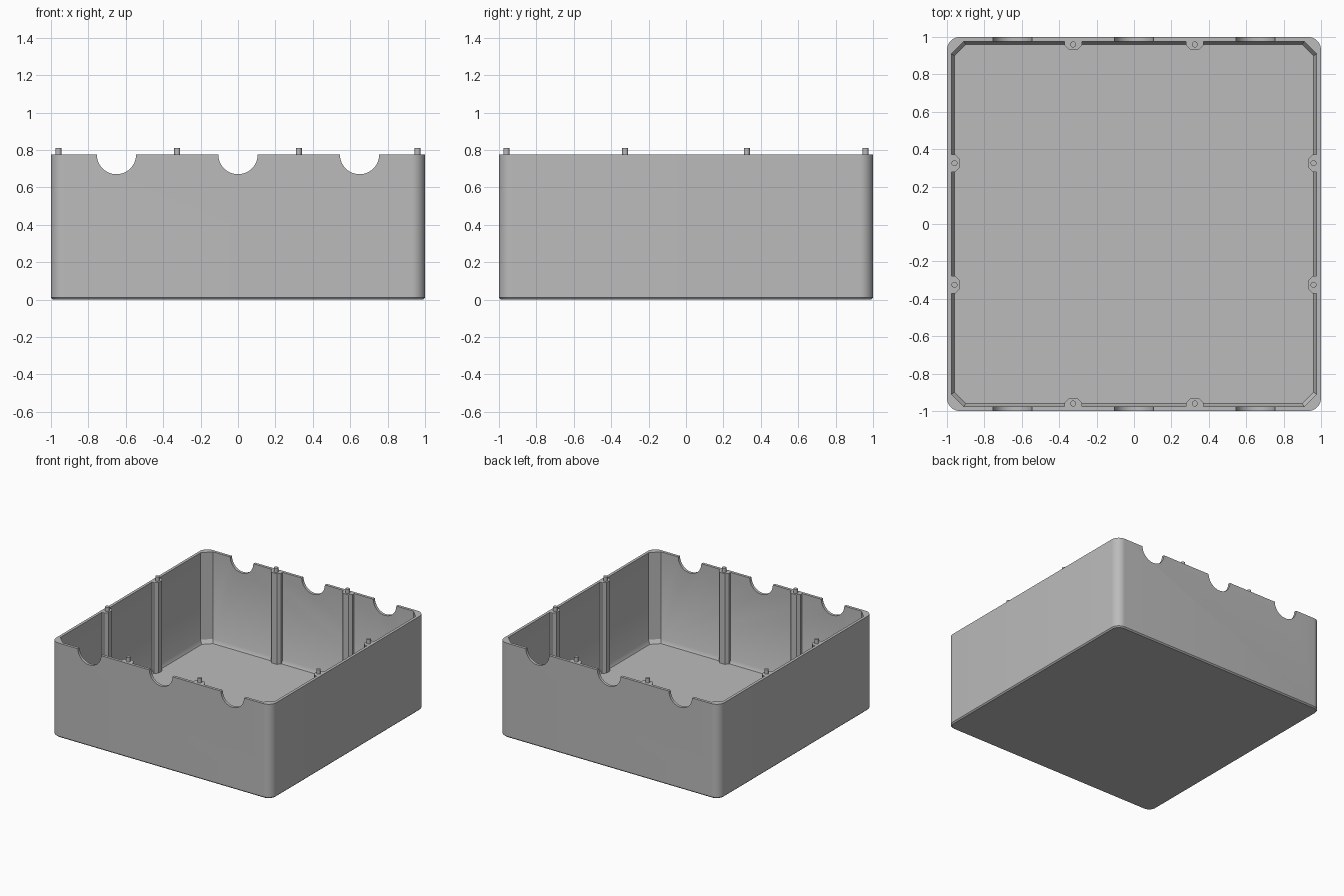
import bpy, bmesh
from math import pi, cos, sin
from mathutils import Matrix

cube = bpy.data.objects.get("Cube")
if cube:
    bpy.data.objects.remove(cube)

HEIGHT, FLOOR = 0.775, 0.03
INNER = 0.977          # half width of the cavity
POST_AT = 0.325        # post offset along each wall

grey = bpy.data.materials.new("plain grey")
grey.use_nodes = True
colour = (0.5, 0.5, 0.5, 1)
grey.diffuse_color = colour
grey.node_tree.nodes["Principled BSDF"].inputs["Base Color"].default_value = colour


def finish(name, bm):
    bmesh.ops.recalc_face_normals(bm, faces=bm.faces)
    mesh = bpy.data.meshes.new(name)
    bm.to_mesh(mesh)
    bm.free()
    mesh.materials.append(grey)
    obj = bpy.data.objects.new(name, mesh)
    bpy.context.collection.objects.link(obj)
    return obj


def loft(name, rings):
    """Closed solid through (outline, z) rings with equal point counts."""
    bm = bmesh.new()
    loops = [[bm.verts.new((x, y, z)) for x, y in pts] for pts, z in rings]
    for low, high in zip(loops, loops[1:]):
        for i in range(len(low)):
            j = (i + 1) % len(low)
            bm.faces.new((low[i], low[j], high[j], high[i]))
    bm.faces.new(loops[0][::-1])
    bm.faces.new(loops[-1])
    return finish(name, bm)


def square(half, radius, steps):
    """Square outline with corners cut by the given number of steps."""
    pts = []
    for k, (sx, sy) in enumerate([(1, 1), (-1, 1), (-1, -1), (1, -1)]):
        for i in range(steps + 1):
            a = (k + i / steps) * pi / 2
            pts.append((sx * (half - radius) + radius * cos(a),
                        sy * (half - radius) + radius * sin(a)))
    return pts


def cylinder(name, radius, depth, matrix, segments):
    bm = bmesh.new()
    bmesh.ops.create_cone(bm, cap_ends=True, segments=segments, radius1=radius,
                          radius2=radius, depth=depth, matrix=matrix)
    return finish(name, bm)


def smooth(obj):
    bpy.ops.object.select_all(action='DESELECT')
    obj.select_set(True)
    bpy.context.view_layer.objects.active = obj
    bpy.ops.object.shade_smooth_by_angle(angle=pi / 6)


# Outer block with rounded corners and a fine bottom bevel
box = loft("box_shell", [(square(0.99, 0.06, 10), 0),
                         (square(1, 0.07, 10), 0.01),
                         (square(1, 0.07, 10), HEIGHT)])

# Cavity with cut corners and a sloped foot around the floor
cutters = [loft("cavity_cutter", [(square(0.96, 0.06, 1), FLOOR),
                                  (square(INNER, 0.067, 1), FLOOR + 0.03),
                                  (square(INNER, 0.067, 1), HEIGHT + 0.2)])]

# Half-round cable notches through the front and back walls
for x in (-0.65, 0, 0.65):
    place = Matrix.Translation((x, 0, HEIGHT)) @ Matrix.Rotation(pi / 2, 4, 'X')
    cutters.append(cylinder("notch_cutter", 0.105, 3, place, 48))

bpy.context.view_layer.objects.active = box
for cutter in cutters:
    mod = box.modifiers.new("cut", 'BOOLEAN')
    mod.operation, mod.solver, mod.object = 'DIFFERENCE', 'EXACT', cutter
    bpy.ops.object.modifier_apply(modifier=mod.name)
    bpy.data.objects.remove(cutter)
smooth(box)

# Wall posts with locating pins, two on each wall
section = [(-0.047, INNER), (-0.047, 0.957), (-0.024, 0.933),
           (0.024, 0.933), (0.047, 0.957), (0.047, INNER)]
for k, side in enumerate(("back", "left", "front", "right")):
    turn = Matrix.Rotation(-k * pi / 2, 4, 'Z')
    for n, x in enumerate((-POST_AT, POST_AT), 1):
        outline = [(x + px, py) for px, py in section]
        post = loft(f"{side}_post_{n}", [(outline, FLOOR), (outline, HEIGHT)])
        post.data.transform(turn)
        pin = cylinder(f"{side}_pin_{n}", 0.016, 0.06,
                       turn @ Matrix.Translation((x, 0.96, 0.78)), 20)
        smooth(pin)
